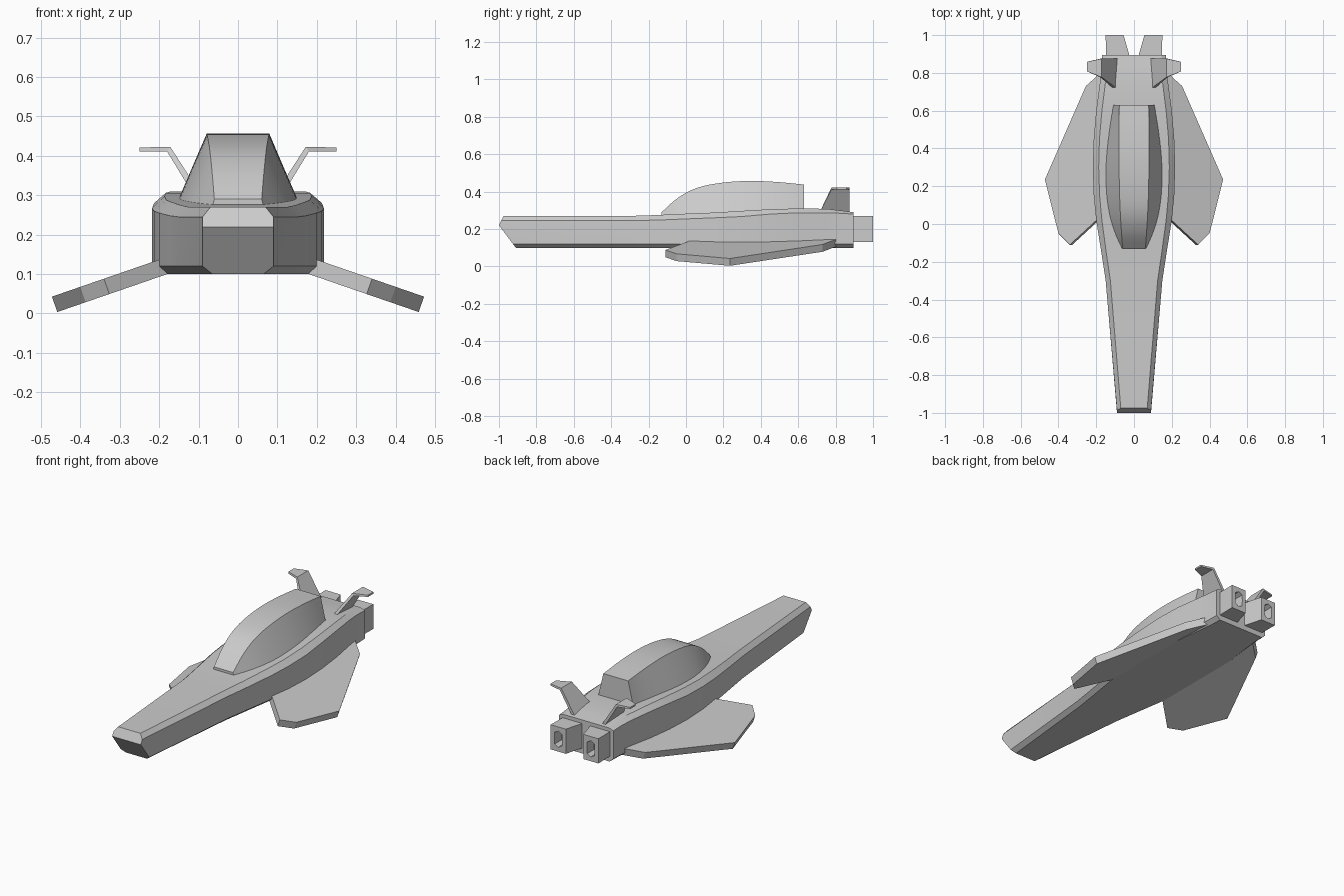
import bpy, bmesh
from mathutils import Vector

if "Cube" in bpy.data.objects:
    bpy.data.objects.remove(bpy.data.objects["Cube"])


def finish(name, bm, mirror=False, smooth=False):
    bmesh.ops.recalc_face_normals(bm, faces=bm.faces)
    me = bpy.data.meshes.new(name)
    bm.to_mesh(me)
    bm.free()
    ob = bpy.data.objects.new(name, me)
    bpy.context.collection.objects.link(ob)
    if mirror:
        mod = ob.modifiers.new("mirror", 'MIRROR')
        mod.use_bisect_axis[0] = False
        mod.use_mirror_merge = False
    if smooth:
        bpy.ops.object.select_all(action='DESELECT')
        ob.select_set(True)
        bpy.context.view_layer.objects.active = ob
        bpy.ops.object.shade_smooth_by_angle(angle=0.45)
    return ob


def loft(name, rings, start_caps=None, **kw):
    """Skin a list of equal-length point rings and close both ends."""
    bm = bmesh.new()
    vs = [[bm.verts.new(p) for p in r] for r in rings]
    n = len(rings[0])
    for a, b in zip(vs, vs[1:]):
        for i in range(n):
            j = (i + 1) % n
            bm.faces.new((a[i], a[j], b[j], b[i]))
    for cap in start_caps or [range(n)]:
        bm.faces.new([vs[0][i] for i in cap])
    bm.faces.new(vs[-1])
    return finish(name, bm, **kw)


def both_sides(half):
    return half + [(-x, y, z) for x, y, z in reversed(half)]


def curve_at(keys, y):
    """Smooth (Catmull-Rom style) interpolation of rows keyed by y."""
    for i in range(len(keys) - 1):
        a, b = keys[i], keys[i + 1]
        if y <= b[0] + 1e-6:
            p, q = keys[max(i - 1, 0)], keys[min(i + 2, len(keys) - 1)]
            h = b[0] - a[0]
            t = (y - a[0]) / h
            out = []
            for k in range(1, len(a)):
                ma = (b[k] - p[k]) / (b[0] - p[0]) * h
                mb = (q[k] - a[k]) / (q[0] - a[0]) * h
                out.append((2*t**3 - 3*t**2 + 1) * a[k] + (t**3 - 2*t**2 + t) * ma
                           + (3*t**2 - 2*t**3) * b[k] + (t**3 - t**2) * mb)
            return out
    return list(keys[-1][1:])


# Hull: chamfered section lofted from the wedge nose to the tail
nose = both_sides([(.07, -.975, .27), (.09, -.9875, .245), (.09, -1, .22),
                   (.09, -.925, .12), (.065, -.91, .10)])
stations = [  # y, side half-width, deck half-width, chamfer z, deck z
    (-.30, .150, .125, .245, .270), (-.15, .173, .147, .248, .275),
    (.02, .200, .170, .255, .283), (.15, .213, .182, .260, .288),
    (.30, .218, .187, .267, .297), (.45, .213, .183, .280, .306),
    (.60, .200, .170, .287, .310), (.75, .180, .151, .287, .308),
    (.83, .172, .146, .284, .299), (.895, .170, .145, .280, .290)]
rings = [nose]
for y, w, t, zc, zt in stations:
    rings.append(both_sides([(t, y, zt), (w, y, zc), (w, y, .22),
                             (w, y, .12), (w - .023, y, .10)]))
loft("hull", rings, start_caps=[(0, 1, 2, 7, 8, 9), (2, 3, 4, 5, 6, 7)], smooth=True)

# Canopy: trapezoid section swept along a curved roof line
keys = [  # y, roof half-width, roof z, base half-width
    (-.13, .060, .290, .065), (-.05, .066, .362, .103), (.05, .072, .417, .135),
    (.18, .077, .446, .155), (.33, .079, .457, .159), (.48, .079, .452, .145),
    (.63, .078, .438, .118)]
rings = []
for i in range(25):
    y = -.13 + .76 * i / 24
    t, z, b = curve_at(keys, y)
    rings.append(both_sides([(t, y, z), (b, y, .27)]))
loft("canopy", rings, smooth=True)

# Wings: flat plates drooping outward
outline = [(.15, .065), (.34, -.11), (.40, -.05), (.472, .235), (.255, .73), (.15, .825)]
top = [Vector((x, y, .14 - .345 * (x - .19))) for x, y in outline]
down = Vector((-.0135, 0, -.039))
loft("wings", [top, [p + down for p in top]], mirror=True)

# Tail fins: leaning strut with a flat outward tip
fin = [  # upper x,z, lower x,z, front y, back y
    (.080, .28, .100, .28, .71, .875),
    (.172, .423, .180, .411, .778, .875),
    (.250, .421, .250, .411, .808, .858)]
loft("tail_fins", [[(ux, f, uz), (ux, b, uz), (lx, b, lz), (lx, f, lz)]
                   for ux, uz, lx, lz, f, b in fin], mirror=True)


# Engines: tapered boxes with a recessed rounded slot
def loop8(y, cx, w, h, r=1.0, s=1.0):
    pts = [(1, 0), (r, s), (0, 1), (-r, s), (-1, 0), (-r, -s), (0, -1), (r, -s)]
    return [(cx + w * a, y, .20 + h * b) for a, b in pts]


loft("engines", [loop8(.87, .083, .065, .07), loop8(1.0, .1025, .0475, .07),
                 loop8(1.0, .1025, .024, .046, .95, .72),
                 loop8(.94, .1025, .022, .044, .95, .72)], mirror=True)
